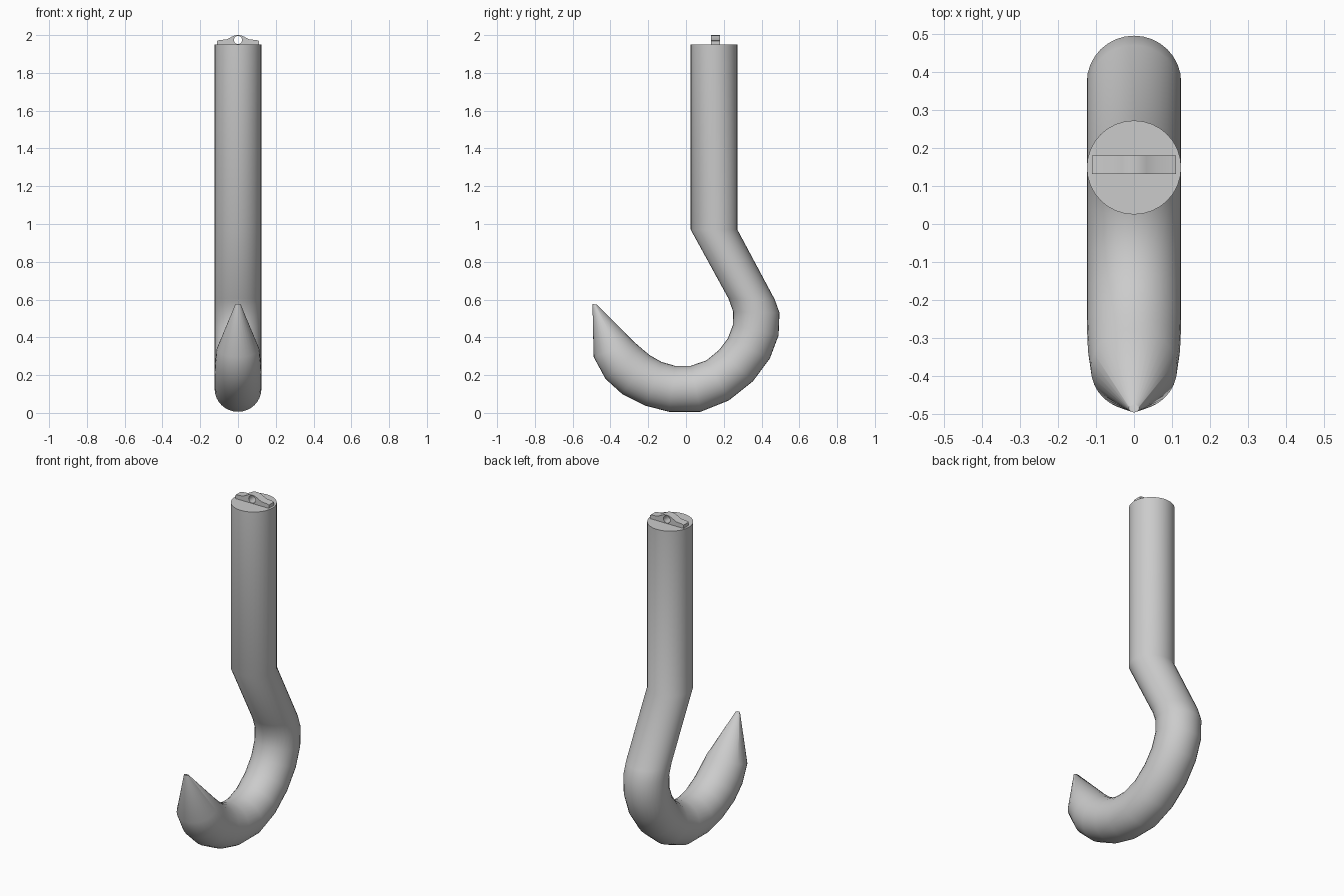
import bpy, bmesh
from math import sin, cos, tau, pi, radians

if "Cube" in bpy.data.objects:
    bpy.data.objects.remove(bpy.data.objects["Cube"])

# Hook: elliptical rings, each given as inner (y, z), outer (y, z), half width
RINGS = [
    ((0.025, 1.95), (0.272, 1.95), 0.124),
    ((0.025, 0.97), (0.272, 0.97), 0.124),
    ((0.225, 0.605), (0.470, 0.60), 0.124),
    ((0.250, 0.535), (0.495, 0.53), 0.124),
    ((0.248, 0.465), (0.490, 0.41), 0.124),
    ((0.222, 0.395), (0.444, 0.288), 0.124),
    ((0.175, 0.333), (0.354, 0.167), 0.124),
    ((0.108, 0.278), (0.227, 0.066), 0.124),
    ((0.025, 0.249), (0.078, 0.006), 0.124),
    ((-0.058, 0.249), (-0.090, 0.006), 0.124),
    ((-0.130, 0.270), (-0.215, 0.038), 0.124),
    ((-0.193, 0.306), (-0.338, 0.10), 0.124),
    ((-0.237, 0.343), (-0.426, 0.18), 0.121),
    ((-0.275, 0.376), (-0.489, 0.296), 0.113),
    ((-0.473, 0.573), (-0.495, 0.577), 0.014),
]
SIDES = 32


def smooth(ob, angle):
    bpy.ops.object.select_all(action='DESELECT')
    ob.select_set(True)
    bpy.context.view_layer.objects.active = ob
    bpy.ops.object.shade_smooth_by_angle(angle=radians(angle))


bm = bmesh.new()
loops = []
for (iy, iz), (oy, oz), w in RINGS:
    loop = []
    for i in range(SIDES):
        a = tau * i / SIDES
        c = cos(a) / 2
        loop.append(bm.verts.new((w * sin(a),
                                  (iy + oy) / 2 + (oy - iy) * c,
                                  (iz + oz) / 2 + (oz - iz) * c)))
    loops.append(loop)
for a, b in zip(loops, loops[1:]):
    for i in range(SIDES):
        j = (i + 1) % SIDES
        bm.faces.new((a[i], a[j], b[j], b[i]))
bm.faces.new(loops[0])
bm.faces.new(loops[-1])
bmesh.ops.recalc_face_normals(bm, faces=bm.faces)
mesh = bpy.data.meshes.new("hook")
bm.to_mesh(mesh)
bm.free()
hook = bpy.data.objects.new("hook", mesh)
bpy.context.collection.objects.link(hook)
smooth(hook, 60)

# Mounting lug on the shaft end: pierced flat outline, extruded
half = [(0.110, 1.949), (0.110, 1.970), (0.097, 1.974), (0.060, 1.977),
        (0.032, 1.992), (0.018, 1.998)]
outline = half + [(0, 2.0)] + [(-x, z) for x, z in reversed(half)]
hole = [(0.022 * cos(tau * i / 20), 1.974 + 0.022 * sin(tau * i / 20)) for i in range(20)]
curve = bpy.data.curves.new("mounting_lug", 'CURVE')
curve.dimensions = '2D'
curve.fill_mode = 'BOTH'
curve.extrude = 0.024
for pts in (outline, hole):
    s = curve.splines.new('POLY')
    s.points.add(len(pts) - 1)
    for p, (x, z) in zip(s.points, pts):
        p.co = (x, z, 0, 1)
    s.use_cyclic_u = True
lug = bpy.data.objects.new("mounting_lug", curve)
lug.rotation_euler = (pi / 2, 0, 0)
lug.location = (0, 0.156, 0)
bpy.context.collection.objects.link(lug)
bpy.ops.object.select_all(action='DESELECT')
lug.select_set(True)
bpy.context.view_layer.objects.active = lug
bpy.ops.object.convert(target='MESH')
smooth(bpy.context.object, 25)
